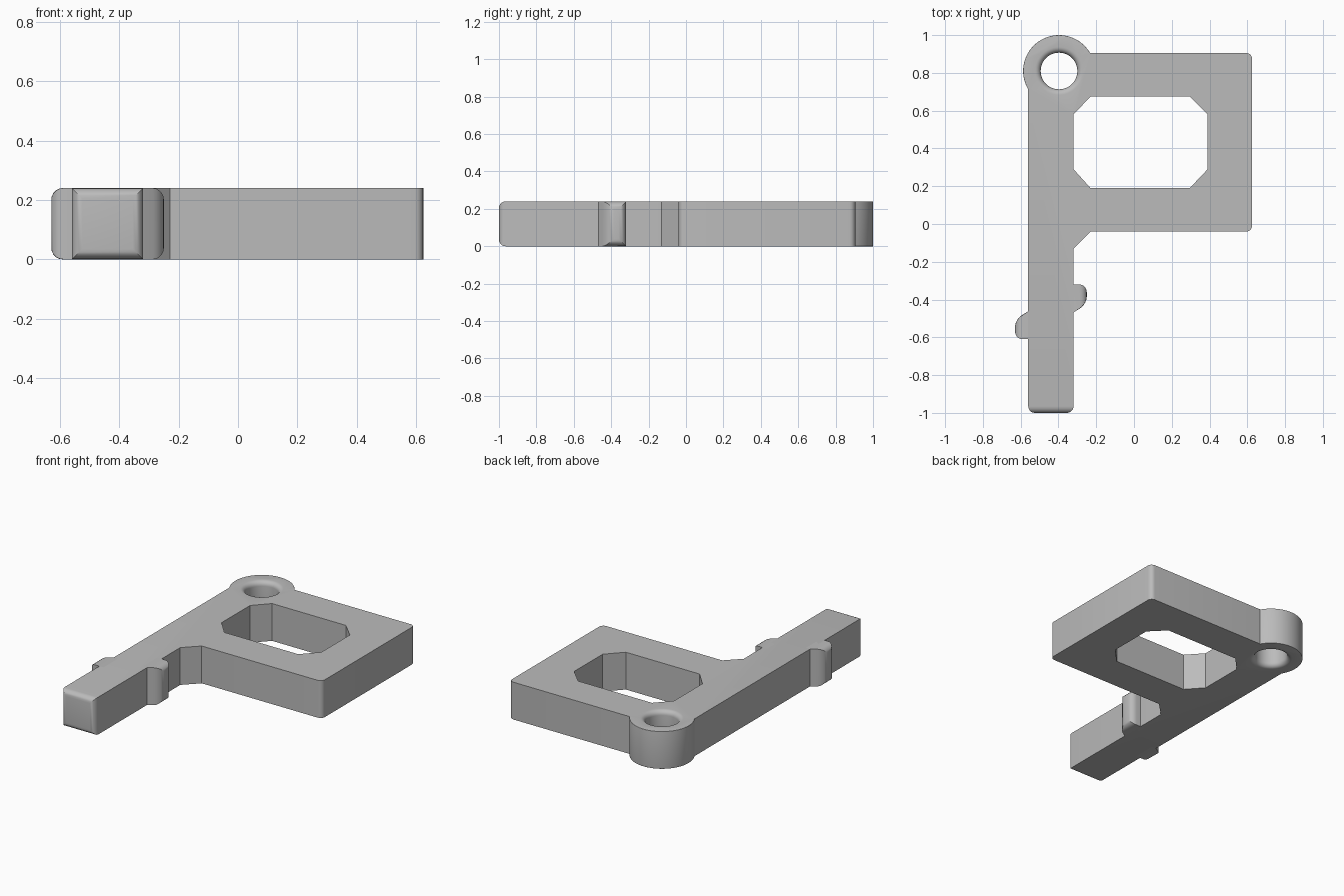
import bpy, bmesh
from math import sin, cos, radians, pi

cube = bpy.data.objects.get("Cube")
if cube:
    bpy.data.objects.remove(cube)

H = 0.24
EYE = (-0.397, 0.81)
EYE_R = 0.19

grey = bpy.data.materials.new("plain grey")
grey.use_nodes = True
grey.diffuse_color = (0.5, 0.5, 0.5, 1)
grey.node_tree.nodes["Principled BSDF"].inputs["Base Color"].default_value = (0.5, 0.5, 0.5, 1)


def prism(name, outline, z0=0.0, z1=H, bevels=()):
    """Extrude an outline; each bevel is (edge test on its two ends, radius)."""
    bm = bmesh.new()
    face = bm.faces.new([bm.verts.new((x, y, z0)) for x, y in outline])
    top = bmesh.ops.extrude_face_region(bm, geom=[face])["geom"]
    for v in top:
        if isinstance(v, bmesh.types.BMVert):
            v.co.z = z1
    bmesh.ops.recalc_face_normals(bm, faces=bm.faces[:])
    for test, radius in bevels:
        edges = [e for e in bm.edges if test(e.verts[0].co, e.verts[1].co)]
        bmesh.ops.bevel(bm, geom=edges, offset=radius, segments=5, profile=0.5,
                        affect='EDGES', clamp_overlap=True)
    return make(name, bm)


def make(name, bm):
    mesh = bpy.data.meshes.new(name)
    bm.to_mesh(mesh)
    bm.free()
    mesh.materials.append(grey)
    ob = bpy.data.objects.new(name, mesh)
    bpy.context.collection.objects.link(ob)
    return ob


def cut(ob, cutter):
    mod = ob.modifiers.new("cut", 'BOOLEAN')
    mod.operation = 'DIFFERENCE'
    mod.solver = 'EXACT'
    mod.object = cutter
    bpy.context.view_layer.objects.active = ob
    bpy.ops.object.modifier_apply(modifier=mod.name)
    bpy.data.objects.remove(cutter)


def on_eye(p):
    return abs(((p.x - EYE[0]) ** 2 + (p.y - EYE[1]) ** 2) ** 0.5 - EYE_R) < 0.001


# Body: arm, frame and round eye in one outline
arc = [(EYE[0] + EYE_R * cos(radians(a)), EYE[1] + EYE_R * sin(radians(a)))
       for a in range(30, 211, 5)]
outline = [(-0.56, -1), (-0.32, -1), (-0.32, -0.13), (-0.23, -0.04),
           (0.625, -0.04), (0.625, 0.905)] + arc + [(-0.56, 0.715)]
body = prism("key_body", outline, bevels=[
    (lambda a, b: a.y < -0.99 and b.y < -0.99, 0.035),
    (lambda a, b: a.x > 0.62 and b.x > 0.62 and abs(a.z - b.z) > 0.1, 0.03),
    (lambda a, b: on_eye(a) and on_eye(b) and abs(a.z - b.z) < 0.01, 0.022),
])

# Window with clipped corners
cut(body, prism("window_cutter", [
    (-0.32, 0.29), (-0.23, 0.19), (0.295, 0.19), (0.39, 0.29),
    (0.39, 0.58), (0.295, 0.675), (-0.23, 0.675), (-0.32, 0.58)], -0.1, H + 0.1))

# Eye hole with rounded rims, as a turned cutter
HOLE_R, RIM, N = 0.097, 0.03, 48
quarter = [(HOLE_R + RIM * (1 - cos(t * pi / 12)), RIM * (1 - sin(t * pi / 12)))
           for t in range(6, -1, -1)]
quarter = quarter[::-1]
half = [(HOLE_R + RIM, -0.05)] + quarter
profile = half + [(r, H - z) for r, z in reversed(half)]
profile = sorted(set(profile), key=lambda p: p[1])
bm = bmesh.new()
rings = [[bm.verts.new((EYE[0] + r * cos(2 * pi * i / N), EYE[1] + r * sin(2 * pi * i / N), z))
          for i in range(N)] for r, z in profile]
for low, high in zip(rings, rings[1:]):
    for i in range(N):
        j = (i + 1) % N
        bm.faces.new((low[i], low[j], high[j], high[i]))
bm.faces.new(rings[0][::-1])
bm.faces.new(rings[-1])
bmesh.ops.recalc_face_normals(bm, faces=bm.faces[:])
cut(body, make("eye_cutter", bm))

# Two small teeth, each the other turned half round
parts = [body]
for name, x, y, s in (("right_tooth", -0.56, -0.61, -1), ("left_tooth", -0.32, -0.32, 1)):
    shape = [(-0.03, 0), (0.07, 0), (0.07, -0.105), (0, -0.148), (-0.03, -0.148)]
    end = x + s * 0.07
    parts.append(prism(name, [(x + s * u, y + s * v) for u, v in shape], bevels=[
        (lambda a, b, end=end: abs(a.x - end) < 0.001 and abs(b.x - end) < 0.001, 0.04)]))

# Smooth the rounded edges only
bpy.ops.object.select_all(action='DESELECT')
for ob in parts:
    ob.select_set(True)
bpy.context.view_layer.objects.active = body
bpy.ops.object.shade_smooth_by_angle(angle=radians(30))
